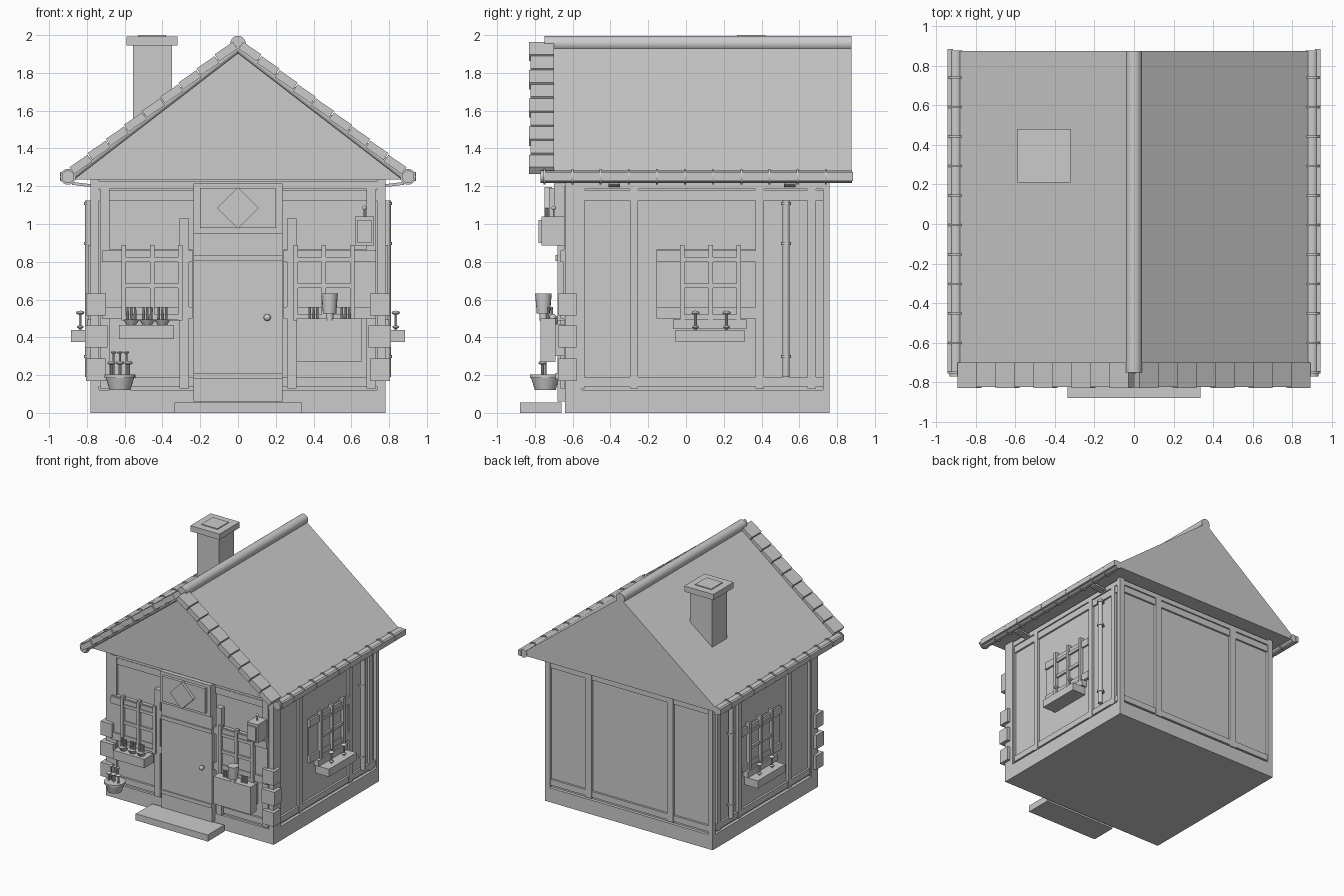
import bpy, bmesh, math
from mathutils import Matrix, Vector

if "Cube" in bpy.data.objects:
    bpy.data.objects.remove(bpy.data.objects["Cube"])


def finish(name, bm, smooth=False):
    bmesh.ops.recalc_face_normals(bm, faces=bm.faces)
    me = bpy.data.meshes.new(name)
    bm.to_mesh(me)
    bm.free()
    ob = bpy.data.objects.new(name, me)
    bpy.context.collection.objects.link(ob)
    if smooth:
        bpy.context.view_layer.objects.active = ob
        ob.select_set(True)
        bpy.ops.object.shade_smooth_by_angle(angle=math.radians(40))
        ob.select_set(False)
    return ob


def add_box(bm, x0, x1, y0, y1, z0, z1, rot=None):
    c = Vector(((x0 + x1) / 2, (y0 + y1) / 2, (z0 + z1) / 2))
    m = Matrix.Translation(c) @ (rot or Matrix()) @ Matrix.Diagonal((abs(x1 - x0), abs(y1 - y0), abs(z1 - z0), 1))
    bmesh.ops.create_cube(bm, size=1, matrix=m)


def boxes(name, items):
    bm = bmesh.new()
    for b in items:
        add_box(bm, *b)
    return finish(name, bm)


def on(side, u0, u1, z0, z1, d0, d1):
    """Box on a wall: u runs along the wall, d is distance outward."""
    if side == 'F':
        return (u0, u1, -d1, -d0, z0, z1)
    if side == 'B':
        return (u0, u1, d0, d1, z0, z1)
    if side == 'R':
        return (d0, d1, u0, u1, z0, z1)
    return (-d1, -d0, u0, u1, z0, z1)


def add_rod(bm, p, q, r, r2=None, seg=16):
    p, q = Vector(p), Vector(q)
    d = q - p
    m = Matrix.Translation((p + q) / 2) @ d.to_track_quat('Z', 'Y').to_matrix().to_4x4()
    bmesh.ops.create_cone(bm, cap_ends=True, segments=seg, radius1=r, radius2=r if r2 is None else r2,
                          depth=d.length, matrix=m)


def add_ball(bm, c, r, flat=1):
    bmesh.ops.create_uvsphere(bm, u_segments=12, v_segments=8, radius=r,
                              matrix=Matrix.Translation(c) @ Matrix.Diagonal((1, 1, flat, 1)))


def add_flower(bm, x, y, z0, z1, r):
    add_rod(bm, (x, y, z0), (x, y, z1), r * .35, seg=8)
    add_ball(bm, (x, y, z1), r, .5)


# body and plinth
boxes("walls", [(-.755, .755, -.62, .735, .1, 1.26)])
boxes("plinth", [(-.78, .78, -.64, .76, 0, .12)])
boxes("front_step", [(-.335, .335, -.88, -.66, 0, .055)])

# timber frame on each wall
frame = []
for s in (-1, 1):
    frame += [(s * .735, s * .78, -.64, -.55, .12, 1.25), (s * .735, s * .78, .725, .76, .12, 1.25)]
    frame += [on('F', s * .705 - .025, s * .705 + .025, .13, 1.2, .60, .645),
              on('F', s * .285 - .025, s * .285 + .025, .13, 1.03, .60, .665),
              on('B', s * .38 - .03, s * .38 + .03, .13, 1.2, .70, .755)]
    for u in (-.56, -.275, .39, .665):
        frame.append(on('R' if s > 0 else 'L', u - .022, u + .022, .13, 1.2, .73, .775))
for side, a, b, d in (('F', -.74, .74, .64), ('B', -.74, .74, .755), ('L', -.6, .74, .775), ('R', -.6, .74, .775)):
    frame += [on(side, a, b, 1.125, 1.18, d - .03, d - .005), on(side, a, b, 1.185, 1.225, d - .03, d),
              on(side, a, b, .14, .19, d - .03, d - .003)]
boxes("timber_frame", frame)

# corner stones
boxes("corner_stones", [(s * a, s * b, -.675, -.58, z, z + .117) for s in (-1, 1)
                        for z, a, b in ((.17, .70, .805), (.345, .69, .81), (.515, .70, .805))])

# door, its frame and rails
boxes("door", [on('F', -.235, .235, .06, .96, .6, .68)])
boxes("door_rails", [on('F', -.235, .235, z, z + .032, .6, .69) for z in (.18, .805)])
bm = bmesh.new()
add_ball(bm, (.155, -.705, .505), .019)
add_rod(bm, (.155, -.67, .505), (.155, -.70, .505), .008)
finish("door_knob", bm, True)

# board above the door with a diamond
boxes("over_door_board", [on('F', -.235, .235, .95, 1.215, .6, .70), on('F', -.2, .2, .98, 1.19, .6, .725)])
bm = bmesh.new()
add_box(bm, -.078, .078, -.75, -.71, 1.007, 1.163, Matrix.Rotation(math.pi / 4, 4, 'Y'))
finish("diamond", bm)


# windows with lattice bars and shutters
def window(name, side, c, d, left, right):
    it = [on(side, c - .155, c + .155, .49, .84, d - .03, d + .012)]
    it += [on(side, left, right, .5, .865, d - .03, d + .005)]
    for k in (-.15, 0, .15):
        it.append(on(side, c + k - .012, c + k + .012, .49, .89, d, d + .035))
    for z in (.495, .66, .8):
        it.append(on(side, c - .15, c + .15, z, z + .025, d, d + .028))
    for z in (.5, .8):
        it.append(on(side, left, right, z, z + .06, d, d + .02))
    boxes(name, it)


window("left_front_window", 'F', -.455, .645, -.72, -.24)
window("right_front_window", 'F', .455, .645, .24, .73)
window("left_side_window", 'L', .13, .76, -.155, .37)
window("right_side_window", 'R', .13, .76, -.155, .37)

# flower boxes
boxes("left_front_planter", [on('F', -.63, -.34, .39, .465, .64, .76)])
boxes("right_front_planter", [on('F', .31, .655, .27, .5, .69, .77), on('F', .34, .62, .3, .47, .62, .70)])
for s, nm in ((-1, 'L'), (1, 'R')):
    boxes("side_planter_" + nm, [on(nm, -.055, .31, .375, .44, .76, .885), on(nm, -.07, .32, .445, .495, .74, .80)])
    bm = bmesh.new()
    for y in (.05, .215):
        add_flower(bm, s * .835, y, .43, .53, .022)
        add_ball(bm, (s * .835, y, .455), .018, .5)
    finish("side_flowers_" + nm, bm, True)

# pots and bowls
bm = bmesh.new()
for x in (-.565, -.48, -.4):
    add_rod(bm, (x, -.71, .465), (x, -.71, .495), .025, .043)
add_rod(bm, (-.625, -.745, .12), (-.625, -.745, .195), .055, .078, 24)
add_rod(bm, (-.625, -.745, .185), (-.625, -.745, .202), .082, .082, 24)
add_rod(bm, (.485, -.755, .49), (.485, -.755, .525), .02)
add_rod(bm, (.485, -.755, .525), (.485, -.755, .632), .035, .044)
finish("pots", bm, True)

# front flowers
bm = bmesh.new()
for c in (-.565, -.48, -.4):
    for k in (-.02, 0, .02):
        add_rod(bm, (c + k, -.71, .49), (c + k, -.71, .56), .008, .006, 8)
for c in (.4, .57):
    for k in (-.02, 0, .02):
        add_rod(bm, (c + k, -.73, .49), (c + k, -.73, .56), .008, .006, 8)
for k in (-1, 0, 1):
    add_flower(bm, -.625 + k * .034, -.745, .19, .32, .015)
    add_flower(bm, -.625 + k * .045, -.76, .19, .265, .022)
finish("front_flowers", bm, True)

# lantern
boxes("lantern", [(.62, .72, -.765, -.64, .885, 1.04), (.632, .708, -.78, -.64, .9, 1.02)])
bm = bmesh.new()
add_rod(bm, (.67, -.70, 1.04), (.67, -.70, 1.085), .005, seg=8)
add_ball(bm, (.67, -.70, 1.085), .012)
finish("lantern_hook", bm, True)

# solid roof prism, overhanging the walls
bm = bmesh.new()
prof = [(-.90, 1.235), (-.90, 1.26), (0, 1.955), (.90, 1.26), (.90, 1.235)]
f = bm.faces.new([bm.verts.new((x, -.70, z)) for x, z in prof])
ext = bmesh.ops.extrude_face_region(bm, geom=[f])
bmesh.ops.translate(bm, vec=(0, 1.575, 0), verts=[v for v in ext["geom"] if isinstance(v, bmesh.types.BMVert)])
finish("roof", bm)

# verge tiles along the front slopes
tiles = []
ang = math.atan2(.70, .9)
for s in (-1, 1):
    for i in range(9):
        t = (i + .5) / 9
        cx, cz = s * (.015 + .865 * t), 1.95 - .672 * t
        dy = .006 * (i % 2)
        tiles.append((cx - .058, cx + .058, -.83 + dy, -.70, cz - .022, cz + .022,
                      Matrix.Rotation(s * (ang - .06), 4, 'Y')))
boxes("verge_tiles", tiles)

# ridge, verge and eave rolls
bm = bmesh.new()
add_rod(bm, (0, -.75, 1.955), (0, .875, 1.955), .041, seg=24)
for s in (-1, 1):
    add_rod(bm, (0, -.735, 1.93), (s * .89, -.735, 1.245), .022)
    add_rod(bm, (s * .90, -.77, 1.25), (s * .90, .878, 1.25), .033, seg=20)
finish("roof_rolls", bm, True)

# eave tiles
boxes("eave_tiles", [(s * .915, s * .942, y, y + .14, 1.228, 1.274) for s in (-1, 1)
                     for y in [-.745 + .149 * i for i in range(11)] if y < .75])
bm = bmesh.new()
for s in (-1, 1):
    for i in range(11):
        y = -.75 + .149 * i
        add_rod(bm, (s * .90, y - .005, 1.25), (s * .90, y + .005, 1.25), .042)
finish("eave_clips", bm, True)

# chimney
boxes("chimney", [(-.555, -.35, .245, .445, 1.45, 1.95), (-.59, -.32, .21, .48, 1.945, 1.993),
                  (-.53, -.38, .27, .42, 1.98, 2.0)])

# downpipes
bm = bmesh.new()
for s in (-1, 1):
    add_rod(bm, (s * .79, .53, .19), (s * .79, .53, 1.125), .019)
    for z in (.29, .89, 1.1):
        add_rod(bm, (s * .79, .53, z), (s * .79, .53, z + .016), .026)
        add_box(bm, s * .74, s * .79, .52, .54, z, z + .016)
finish("downpipes", bm, True)

# eave brackets
boxes("eave_brackets", [(s * .75, s * .88, y - .03, y + .03, 1.2, 1.215, Matrix.Rotation(-s * .12, 4, 'Y'))
                        for s in (-1, 1) for y in (-.38, .55)])
